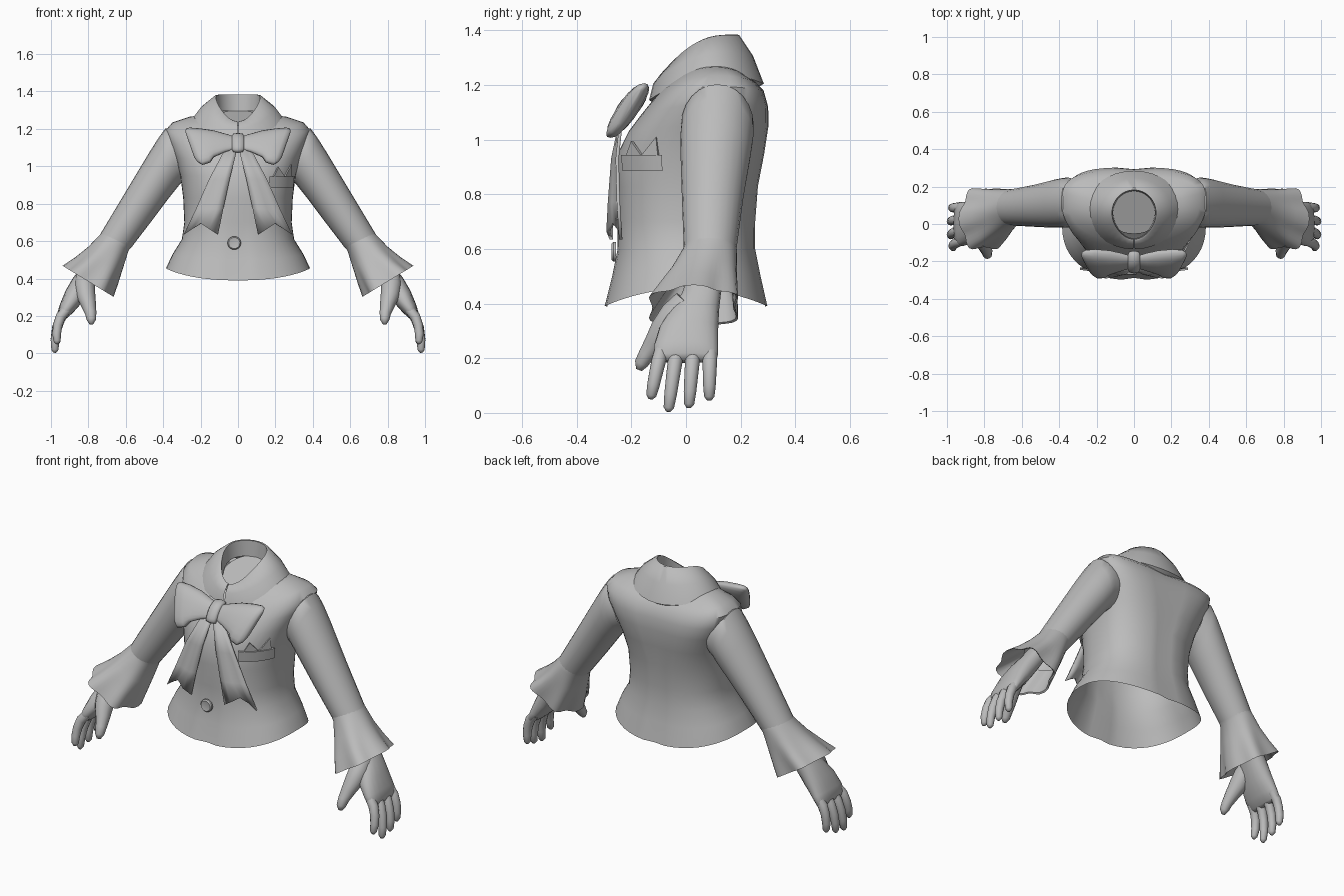
import bpy, bmesh, math
from mathutils import Vector as V

if "Cube" in bpy.data.objects:
    bpy.data.objects.remove(bpy.data.objects["Cube"])

GREY = bpy.data.materials.new("plain_grey")
GREY.diffuse_color = (0.5, 0.5, 0.5, 1)
GREY.use_nodes = True
GREY.node_tree.nodes["Principled BSDF"].inputs["Base Color"].default_value = GREY.diffuse_color


def finish(name, bm, mirror=False, angle=40, thick=0):
    bmesh.ops.recalc_face_normals(bm, faces=bm.faces)
    me = bpy.data.meshes.new(name)
    bm.to_mesh(me)
    bm.free()
    me.materials.append(GREY)
    ob = bpy.data.objects.new(name, me)
    bpy.context.collection.objects.link(ob)
    bpy.ops.object.select_all(action='DESELECT')
    ob.select_set(True)
    bpy.context.view_layer.objects.active = ob
    bpy.ops.object.shade_smooth_by_angle(angle=math.radians(angle))
    if thick:
        m = ob.modifiers.new("thickness", 'SOLIDIFY')
        m.thickness, m.offset = thick, 0
    if mirror:
        ob.modifiers.new("mirror", 'MIRROR').use_mirror_merge = False
    return ob


def loft(name, rings, caps=(False, False), closed=True, **kw):
    """Skin a list of equal-length point loops."""
    bm = bmesh.new()
    rows = [[bm.verts.new(p) for p in r] for r in rings]
    n = len(rows[0])
    for a, b in zip(rows, rows[1:]):
        for i in range(n if closed else n - 1):
            j = (i + 1) % n
            bm.faces.new((a[i], a[j], b[j], b[i]))
    if caps[0]:
        bm.faces.new(rows[0])
    if caps[1]:
        bm.faces.new(rows[-1])
    return finish(name, bm, **kw)


def spow(v, e):
    return math.copysign(abs(v) ** e, v)


def circle(n):
    return [2 * math.pi * i / n for i in range(n)]


# --- jacket body: half width, front y, mid y, back y, then z at front, side, back
BODY = [
    (.385, -.30, .00, .30, .39, .455, .39),
    (.350, -.272, .01, .275, .50, .53, .50),
    (.300, -.252, .02, .255, .60, .61, .60),
    (.287, -.25, .03, .255, .70, .70, .70),
    (.293, -.252, .04, .265, .83, .83, .83),
    (.308, -.25, .05, .288, .95, .95, .95),
    (.338, -.21, .07, .303, 1.03, 1.05, 1.05),
    (.370, -.165, .09, .302, 1.09, 1.13, 1.12),
    (.385, -.125, .11, .285, 1.14, 1.195, 1.18),
    (.350, -.095, .12, .250, 1.18, 1.235, 1.215),
    (.260, -.07, .11, .205, 1.20, 1.265, 1.245),
    (.130, -.05, .08, .17, 1.22, 1.28, 1.27),
]


def body_point(ring, a, grow=1.0):
    hw, yf, ym, yb, zf, zs, zb = ring
    c, s = math.cos(a), math.sin(a)
    # the upper back is squarer than the rest
    e = 2 / (2.35 + (1.1 * min(max((zs - .85) / .25, 0), 1) if s > 0 else 0))
    x, k = hw * spow(c, e), spow(s, e)
    y = ym + k * ((yb - ym) if s > 0 else (ym - yf))
    w = k * k
    return V((x * grow, ym + (y - ym) * grow, zs + ((zb if s > 0 else zf) - zs) * w))


rings = []
for k, r in enumerate(BODY):
    ring = [body_point(r, a) for a in circle(48)]
    ring[12].y -= .010          # centre back seam
    if k < 3:
        ring[36].y += .012      # front opening crease
    rings.append(ring)
loft("jacket_body", rings, angle=50)

# --- neck lining closing the collar from inside
loft("neck_lining", [[V((.125 * math.cos(a), .06 + .125 * math.sin(a), z + .05 * math.sin(a)))
                      for a in circle(32)] for z in (1.24, 1.25)], caps=(False, True))

# --- fold-over collar, meeting at the front
collar = []
for t in range(33):
    a = math.radians(1 + 358 * t / 32)
    s, c = math.sin(a), math.cos(a)
    f = (1 + c) / 2             # 1 at front, 0 at back
    rim = V((.118 * s, .06 - .122 * c - .02 * f ** 6, 1.385 - .145 * f ** 3))
    out = V((.258 * s, .08 - (.205 if c < 0 else .215) * c,
             1.205 + .045 * s * s - .060 * f ** 2))
    inner = rim + V((-.006 * s, .006 * c, -.09))
    mid = rim.lerp(out, .5) + V((.012 * s, -.012 * c, .012))
    top = rim + V((.012 * s, -.012 * c, -.001))
    collar.append([inner, rim, top, mid, out, out + V((-.025 * s, .025 * c, -.015))])
loft("collar", collar, closed=False, angle=50)

# --- sleeves and cuffs: outer x,z / inner x,z / front y, back y


def limb_ring(o, i, yf, yb, n=24, wave=0.0, e=1.0):
    o, i = V((o[0], 0, o[1])), V((i[0], 0, i[1]))
    mid, half = (o + i) / 2, (o - i) / 2
    out = []
    for a in circle(n):
        k = 1 - wave * (1 - math.cos(6 * a))
        p = mid + half * spow(math.cos(a), e) * k
        p.y = (yf + yb) / 2 + (yb - yf) / 2 * spow(math.sin(a), e) * k
        out.append(p)
    return out


loft("sleeve", [limb_ring(*r) for r in (
    ((.32, 1.195), (.28, .93), -.005, .235),
    ((.388, 1.203), (.31, .905), -.018, .248),
    ((.425, 1.152), (.33, .88), -.02, .247),
    ((.48, 1.065), (.37, .83), -.02, .237),
    ((.60, .865), (.46, .71), -.015, .21),
    ((.735, .64), (.575, .56), -.008, .185))], mirror=True, angle=50)

loft("ruffled_cuff", [limb_ring(*r, n=48, wave=w, e=1 - 2.5 * w) for r, w in (
    (((.73, .645), (.572, .565), -.008, .185), 0),
    (((.742, .63), (.585, .55), -.015, .187), 0),
    (((.80, .57), (.615, .455), -.060, .192), .02),
    (((.868, .515), (.64, .375), -.110, .200), .045),
    (((.938, .468), (.665, .302), -.150, .206), .075),
    (((.930, .468), (.673, .309), -.143, .198), .075),
    (((.80, .55), (.63, .45), -.045, .17), .02))], mirror=True, angle=45)

# --- hand: palm loft plus bent tubes for fingers


def palm_ring(x, y, z, thick, wide):
    n = V((.88, 0, .47))
    return [V((x, y, z)) + n * thick * spow(math.cos(a), .85)
            + V((0, wide * spow(math.sin(a), .85), 0)) for a in circle(20)]


loft("palm", [palm_ring(*r) for r in (
    (.745, .075, .51, .050, .065), (.795, .055, .43, .054, .072),
    (.832, .033, .375, .058, .088), (.872, .01, .31, .056, .108),
    (.913, .0, .245, .043, .118), (.938, .0, .205, .031, .116),
    (.945, .0, .19, .015, .105))], caps=(True, True), mirror=True, angle=60)


def tube(name, pts, radii, **kw):
    pts = [V(p) for p in pts]
    rings = []
    for k, (p, r) in enumerate(zip(pts, radii)):
        d = (pts[min(k + 1, len(pts) - 1)] - pts[max(k - 1, 0)]).normalized()
        u = d.cross(V((0, 1, 0))).normalized()
        v = d.cross(u)
        rings.append([p + (u * math.cos(a) + v * math.sin(a)) * r for a in circle(12)])
    return loft(name, rings, caps=(True, True), **kw)


# base y, tip y, tip x, tip z
for name, yb, yt, xt, zt in (("index_finger", -.088, -.130, .968, .05),
                             ("middle_finger", -.032, -.065, .980, .004),
                             ("ring_finger", .028, .01, .980, .018),
                             ("little_finger", .088, .085, .970, .045)):
    base, tip = V((.915, yb, .235)), V((xt, yt, zt))
    mid = base.lerp(tip, .5) + V((.022, 0, .008))
    end = tip + (mid - tip).normalized() * .015
    tube(name, (base, base.lerp(mid, .5) + V((.008, 0, .004)), mid, mid.lerp(end, .55) + V((.004, 0, 0)),
                end, tip), (.026, .027, .025, .023, .019, .008), mirror=True, angle=70)
tube("thumb", ((.825, .0, .41), (.82, -.04, .36), (.812, -.082, .305), (.797, -.115, .255),
               (.787, -.145, .212), (.784, -.164, .18), (.784, -.172, .157)),
     (.045, .055, .050, .039, .030, .025, .011), mirror=True, angle=70)

# --- bow: puffy loops, knot and two swallow-tailed ribbons


def bow_y(z):
    return -.213 + (z - 1.11) * .62


def bow_ring(x, cz, h, t):
    out = []
    for a in circle(20):
        z = cz + h * spow(math.sin(a), .8)
        out.append(V((x + .035 * (z - cz) / .1 * (x > .15), bow_y(z) - t * spow(math.cos(a), .8), z)))
    return out


loft("bow_loop", [bow_ring(*r) for r in (
    (.015, 1.125, .034, .022), (.07, 1.125, .050, .034), (.13, 1.12, .072, .042),
    (.18, 1.112, .092, .044), (.225, 1.107, .100, .038), (.248, 1.112, .088, .026),
    (.258, 1.116, .068, .010))], caps=(True, True), mirror=True, angle=60)

loft("bow_knot", [bow_ring(*r) for r in (
    (-.033, 1.125, .035, .030), (-.026, 1.125, .050, .042), (0, 1.125, .053, .046),
    (.026, 1.125, .050, .042), (.033, 1.125, .035, .030))], caps=(True, True), angle=60)

tail = []
for t, x0, x1, y in ((0, .005, .07, -.235), (.35, .045, .155, -.264),
                     (.7, .080, .225, -.272), (1, .108, .290, -.274)):
    row = []
    for k in range(5):
        u = k / 4
        z = 1.09 - .455 * t + (.06 * t * (1 - abs(2 * u - 1)) if t == 1 else 0)
        row.append(V((x0 + (x1 - x0) * u, y + (.035 * u * u * t) - .014 * math.sin(u * 6.28) * t, z)))
    tail.append(row)
loft("ribbon_tail", tail, closed=False, mirror=True, thick=.012, angle=40)

# --- front button
loft("button", [[V((-.02 + r * math.cos(a), y, .59 + r * math.sin(a))) for a in circle(20)]
                for r, y in ((.036, -.256), (.036, -.266), (.030, -.273), (.022, -.271))],
     caps=(True, True), angle=35)

# --- breast pocket welt and folded pocket square, wrapped on the chest
CHEST = (.303, -.252, .05, .28, .92, .92, .92)


def chest(u, z, grow):
    p = body_point(CHEST, math.radians(-62 + 40 * u), grow)
    p.z = z
    return p


loft("pocket_welt", [[chest(k / 6, z, g) for k in range(7)] for z, g in
                     ((.885, 1.0), (.885, 1.04), (.945, 1.06), (.945, 1.01))], closed=False, angle=35)
bm = bmesh.new()
for us, zs in (((.1, .3, .62), (.93, .995, .93)), ((.5, .88, .92), (.93, 1.01, .93))):
    f, b = ([bm.verts.new(chest(u, z, g)) for u, z in zip(us, zs)] for g in (1.045, 1.01))
    bm.faces.new(f)
    bm.faces.new(b[::-1])
    for i in range(3):
        j = (i + 1) % 3
        bm.faces.new((f[i], b[i], b[j], f[j]))
finish("pocket_square", bm)
